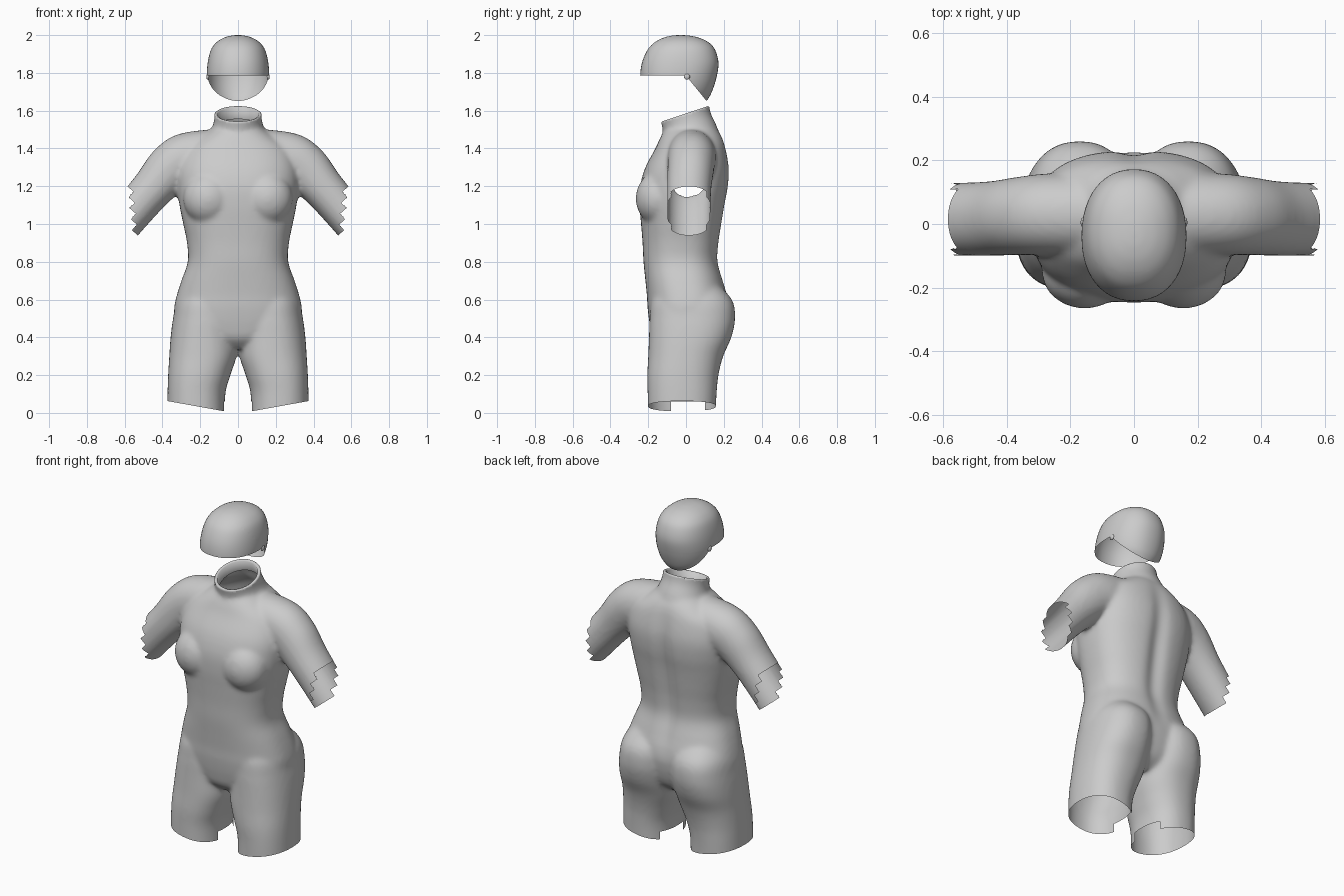
import bpy, bmesh, math
from mathutils import Vector

if "Cube" in bpy.data.objects:
    bpy.data.objects.remove(bpy.data.objects["Cube"])

grey = bpy.data.materials.new("plain_grey")
grey.diffuse_color = (0.6, 0.6, 0.6, 1)
grey.use_nodes = True
grey.node_tree.nodes["Principled BSDF"].inputs["Base Color"].default_value = grey.diffuse_color


def finish(name, bm):
    mesh = bpy.data.meshes.new(name)
    bm.to_mesh(mesh)
    bm.free()
    mesh.materials.append(grey)
    mesh.shade_smooth()
    ob = bpy.data.objects.new(name, mesh)
    bpy.context.collection.objects.link(ob)
    return ob


def spline(keys, steps):
    """Smooth interpolation through rows of numbers."""
    out = []
    for i in range(len(keys) - 1):
        a, b, c, d = (keys[min(max(j, 0), len(keys) - 1)] for j in range(i - 1, i + 3))
        for k in range(steps):
            t = k / steps
            out.append([q + 0.5 * t * (r - p + t * (2 * p - 5 * q + 4 * r - s + t * (3 * (q - r) + s - p)))
                        for p, q, r, s in zip(a, b, c, d)])
    out.append(list(keys[-1]))
    return out


def loft(bm, keys, power=2.0, side=1, steps=5, n=48):
    """Closed skin over rings given as centre, u axis and v axis."""
    rings = []
    for row in spline(keys, steps):
        c, u, v = Vector(row[0:3]), Vector(row[3:6]), Vector(row[6:9])
        ring = []
        for i in range(n):
            a = 2 * math.pi * i / n
            ca, sa = math.cos(a), math.sin(a)
            p = (c + u * math.copysign(abs(ca) ** (2 / power), ca)
                 + v * math.copysign(abs(sa) ** (2 / power), sa))
            ring.append(bm.verts.new((p.x * side, p.y, p.z)))
        rings.append(ring)
    faces = [bm.faces.new(rings[0]), bm.faces.new(rings[-1])]
    for lo, hi in zip(rings, rings[1:]):
        for i in range(n):
            j = (i + 1) % n
            faces.append(bm.faces.new((lo[i], lo[j], hi[j], hi[i])))
    bmesh.ops.recalc_face_normals(bm, faces=faces)


def level(z, cx, w, front, back):
    """Horizontal ring."""
    return (cx, (front + back) / 2, z, w, 0, 0, 0, (back - front) / 2, 0)


def cut(bm, co, no, region=None, clear=False):
    faces = [f for f in bm.faces if region is None or region(f.calc_center_median())]
    geom = list({e for f in faces for e in f.edges}) + faces + list({v for f in faces for v in f.verts})
    bmesh.ops.bisect_plane(bm, geom=geom, plane_co=co, plane_no=no, clear_outer=clear)


def remove(bm, rule):
    doomed = [f for f in bm.faces if rule(f.calc_center_median())]
    bmesh.ops.delete(bm, geom=doomed, context='FACES')


# ---- solid body: trunk, neck, legs, arms, chest
bm = bmesh.new()
trunk = [(.34, .08, -.12, .12), (.39, .22, -.17, .18), (.46, .325, -.19, .21), (.55, .338, -.203, .225),
         (.62, .325, -.207, .22), (.7, .30, -.215, .198), (.8, .266, -.225, .172), (.9, .27, -.23, .177),
         (1.0, .29, -.238, .192), (1.1, .31, -.246, .208), (1.2, .322, -.243, .226), (1.3, .32, -.215, .23),
         (1.4, .28, -.162, .212), (1.46, .2, -.135, .192), (1.5, .14, -.11, .165)]
loft(bm, [level(z, 0, w, f, b) for z, w, f, b in trunk], 2.45)
neck = [(.03, 1.42, .18, .15), (.02, 1.48, .148, .14), (.005, 1.54, .128, .128),
        (-.005, 1.585, .125, .128), (-.015, 1.66, .125, .125)]
loft(bm, [(0, y, z, w, 0, 0, 0, a, a * .33) for y, z, w, a in neck])
leg = [(-.06, .222, .153, -.2, .155), (.1, .22, .153, -.203, .162), (.2, .205, .165, -.205, .172),
       (.3, .186, .178, -.2, .197), (.4, .18, .177, -.196, .24), (.5, .172, .172, -.192, .26),
       (.6, .165, .158, -.18, .243), (.7, .15, .11, -.12, .15)]
# arm rings: centre x, z, in-plane radius direction x, z, radius, y centre, y radius
arm = [(0, 1.36, 0, 1, .14, .03, .13), (.15, 1.36, .15, .99, .14, .03, .13), (.28, 1.34, .4, .917, .14, .03, .128),
       (.36, 1.29, .68, .733, .13, .025, .123), (.452, 1.188, .754, .656, .112, .017, .117),
       (.557, 1.068, .754, .656, .106, .015, .115), (.65, .961, .754, .656, .106, .015, .115)]
for side in (1, -1):
    loft(bm, [level(*r) for r in leg], 2.3, side)
    loft(bm, [(x, y, z, ux * r, 0, uz * r, 0, ry, 0) for x, z, ux, uz, r, y, ry in arm], 2.1, side)
    bust = bmesh.ops.create_uvsphere(bm, u_segments=32, v_segments=20, radius=1)['verts']
    for v in bust:
        v.co = (side * .155 + v.co.x * .135, -.15 + v.co.y * .116, 1.135 + v.co.z * .14)

# blend the parts into one skin
solid = finish("body_blend", bm)
remesh = solid.modifiers.new("blend", 'REMESH')
remesh.mode = 'VOXEL'
remesh.voxel_size = .012
soft = solid.modifiers.new("soften", 'SMOOTH')
soft.factor = .5
soft.iterations = 9
skin = bpy.data.meshes.new_from_object(solid.evaluated_get(bpy.context.evaluated_depsgraph_get()))
bpy.data.objects.remove(solid)
bm = bmesh.new()
bm.from_mesh(skin)

# spine groove
for v in bm.verts:
    if v.co.y > .08 and .55 < v.co.z < 1.5:
        fade = math.sin(math.pi * (v.co.z - .55) / .95)
        v.co.y -= .022 * fade * math.exp(-(v.co.x / .05) ** 2)

# keep one half for mirroring
cut(bm, (0, 0, 0), (-1, 0, 0), clear=True)

# stepped sleeve opening: t runs along the arm, s across it
d, s_dir = Vector((.656, 0, -.754)), Vector((.754, 0, .656))


def in_sleeve(p):
    return p.x > .4 and p.z > .8


def sleeve_end(i):
    return -.361 - .04 * i


for i in range(5):
    cut(bm, s_dir * (1.016 + .0425 * i), s_dir, in_sleeve)
    cut(bm, d * sleeve_end(i), d, in_sleeve)
remove(bm, lambda p: in_sleeve(p) and
       p.dot(d) > sleeve_end(min(4, max(0, math.floor((p.dot(s_dir) - 1.016) / .0425)))))

# slanted leg hem with an inner notch
cut(bm, (.375, 0, .063), (.18, 0, -1), clear=True)


def near_hem(p):
    return p.z < .15


for co, no in (((0, 0, .06), (0, 0, 1)), ((0, -.08, 0), (0, 1, 0)), ((0, .1, 0), (0, 1, 0))):
    cut(bm, co, no, near_hem)
remove(bm, lambda p: p.z < .06 and -.08 < p.y < .1 and p.x < .2)

# open collar with a turned-in rim
top, up = Vector((0, -.005, 1.578)), Vector((0, -.316, .949))
cut(bm, top, up, clear=True)
rim = [e for e in bm.edges if e.is_boundary and all(abs((v.co - top).dot(up)) < .001 for v in e.verts)]
for scale, shift in ((.96, Vector((0, -.002, .005))), (.9, Vector((0, 0, -.004))), (1, Vector((0, .02, -.06)))):
    new = bmesh.ops.extrude_edge_only(bm, edges=rim)['geom']
    rim = [g for g in new if isinstance(g, bmesh.types.BMEdge)]
    rim = [e for e in rim if e.is_boundary and not all(abs(v.co.x) < 1e-5 for v in e.verts)]
    for v in {v for e in rim for v in e.verts}:
        v.co = top + (v.co - top) * scale + shift
body = finish("body_suit", bm)
mirror = body.modifiers.new("mirror", 'MIRROR')
mirror.merge_threshold = .001

# ---- head cap
bm = bmesh.new()
cap = [(1.62, .07, -.2, .08), (1.66, .115, -.21, .115), (1.70, .147, -.225, .137), (1.77, .164, -.242, .16),
       (1.85, .161, -.234, .172), (1.92, .144, -.205, .155), (1.96, .116, -.168, .122),
       (1.985, .077, -.122, .072), (1.997, .036, -.075, .018), (2.0, .006, -.036, -.022)]
loft(bm, [level(z, 0, w, f, b) for z, w, f, b in cap], 2.2)
back_slope = Vector((0, 1.23, 1))
cut(bm, (0, 0, 1.785), (0, 0, 1))
cut(bm, (0, 0, 1.785), back_slope)
remove(bm, lambda p: p.z < 1.785 and (p - Vector((0, 0, 1.785))).dot(back_slope) < 0)
finish("head_cap", bm)

# ---- small side clips on the cap
for side, name in ((1, "clip_right"), (-1, "clip_left")):
    bm = bmesh.new()
    for v in bmesh.ops.create_uvsphere(bm, u_segments=12, v_segments=8, radius=1)['verts']:
        v.co = (side * .16 + v.co.x * .008, .005 + v.co.y * .016, 1.78 + v.co.z * .016)
    finish(name, bm)
